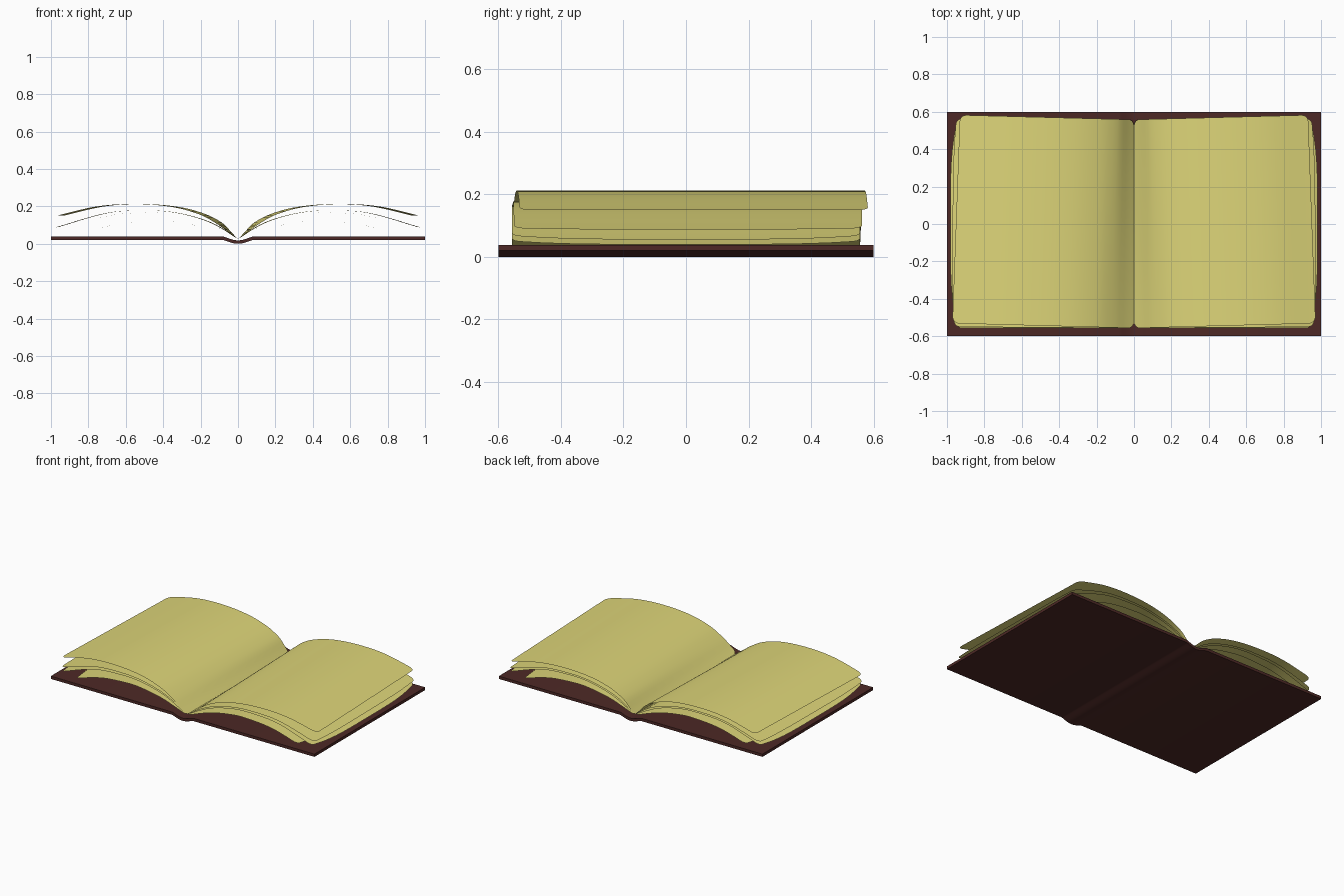
import bpy, bmesh, math

if "Cube" in bpy.data.objects:
    bpy.data.objects.remove(bpy.data.objects["Cube"])


def material(name, rgb):
    m = bpy.data.materials.new(name)
    m.diffuse_color = (*rgb, 1)
    m.use_nodes = True
    m.node_tree.nodes["Principled BSDF"].inputs["Base Color"].default_value = m.diffuse_color
    return m


PAPER = material("paper", (0.73, 0.67, 0.19))
LEATHER = material("leather", (0.075, 0.022, 0.019))


def finish(name, bm, mat):
    me = bpy.data.meshes.new(name)
    bm.normal_update()
    bm.to_mesh(me)
    bm.free()
    ob = bpy.data.objects.new(name, me)
    bpy.context.collection.objects.link(ob)
    me.materials.append(mat)
    bpy.ops.object.select_all(action='DESELECT')
    ob.select_set(True)
    bpy.context.view_layer.objects.active = ob
    bpy.ops.object.shade_smooth_by_angle(angle=math.radians(35))
    return ob


def curve_height(pts, x):
    # smooth cubic through the profile points
    n = len(pts)
    i = 0
    while i < n - 2 and x > pts[i + 1][0]:
        i += 1

    def slope(k):
        a, b = pts[max(k - 1, 0)], pts[min(k + 1, n - 1)]
        return (b[1] - a[1]) / (b[0] - a[0])
    (x0, z0), (x1, z1) = pts[i], pts[i + 1]
    h = x1 - x0
    t = (x - x0) / h
    return ((2*t**3 - 3*t**2 + 1) * z0 + (t**3 - 2*t**2 + t) * h * slope(i)
            + (3*t**2 - 2*t**3) * z1 + (t**3 - t**2) * h * slope(i + 1))


def page(name, side, pts, bulge, skew, half=0.557, r=0.035):
    # curved sheet with rounded corners; skew turns it slightly on the block
    length = pts[-1][0]
    arc = [r * (1 - math.cos(k * math.pi / 12)) for k in range(6)]
    xs = arc + [r + (length - 2*r) * k / 40 for k in range(41)]
    xs += [length - d for d in reversed(arc)]
    rows = 16
    bm = bmesh.new()
    grid = []
    for x in xs:
        d = min(x, length - x, r)
        h = half - r + math.sqrt(max(r*r - (r - d)**2, 0))
        col = []
        for j in range(rows + 1):
            v = -1 + 2 * j / rows
            px = x * (1 - bulge * v**4 / length)
            z = curve_height(pts, px)
            px -= skew * (v + 1) / 2 * min(1, x / 0.12)
            y = v * h + skew * 0.7 * x
            col.append(bm.verts.new((side * px, y, z)))
        grid.append(col)
    for a, b in zip(grid, grid[1:]):
        for j in range(rows):
            q = (a[j], b[j], b[j + 1], a[j + 1])
            bm.faces.new(q if side > 0 else q[::-1])
    return finish(name, bm, PAPER)


# pages: profile (x, z), fore-edge bulge, skew
PAGES = {
    "top_page": ([(0, .025), (.05, .06), (.1, .098), (.2, .154), (.35, .196),
                  (.55, .212), (.75, .2), (.97, .15)], 0, .038),
    "second_page": ([(0, .024), (.1, .088), (.2, .132), (.35, .168),
                     (.5, .178), (.7, .165), (.975, .088)], .012, .01),
    "third_page": ([(0, .023), (.1, .08), (.2, .123), (.35, .158),
                    (.48, .166), (.7, .148), (.982, .056)], .03, 0),
    "bottom_page": ([(0, .022), (.1, .06), (.2, .092), (.35, .118),
                     (.45, .122), (.65, .104), (.875, .04)], .03, 0),
}
for label, (pts, bulge, skew) in PAGES.items():
    for side, word in ((-1, "left"), (1, "right")):
        page(word + "_" + label, side, pts, bulge, skew)


def extrude_profile(name, outline, mat):
    # closed x-z outline extruded along y
    bm = bmesh.new()
    f = bm.faces.new([bm.verts.new((x, -0.6, z)) for x, z in outline])
    out = bmesh.ops.extrude_face_region(bm, geom=[f])
    bmesh.ops.translate(bm, vec=(0, 1.2, 0),
                        verts=[g for g in out["geom"] if isinstance(g, bmesh.types.BMVert)])
    bmesh.ops.recalc_face_normals(bm, faces=bm.faces)
    return finish(name, bm, mat)


# cover: two flat boards joined by a sagging spine
lower, upper = [], []
for k in range(17):
    x = -0.08 + 0.01 * k
    sag = 0.5 + 0.5 * math.cos(math.pi * x / 0.08)
    lower.append((x, 0.02 - 0.02 * sag**0.6))
    upper.append((x, 0.039 - 0.021 * sag**0.6))
extrude_profile("cover", [(-1, .02)] + lower + [(1, .02), (1, .039)] + upper[::-1] + [(-1, .039)], LEATHER)
